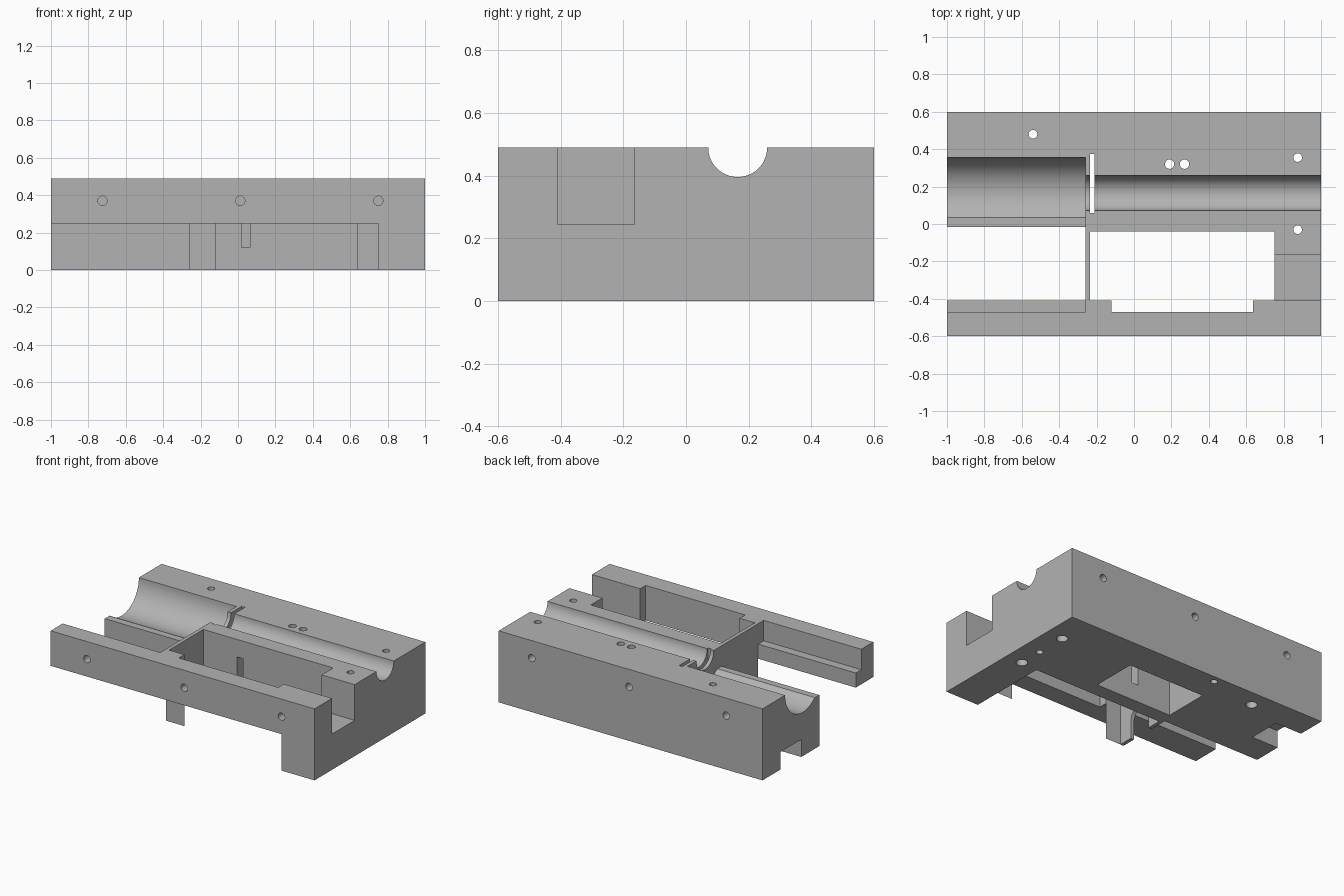
import bpy
import math
from mathutils import Matrix, Vector

default = bpy.data.objects.get("Cube")
if default:
    bpy.data.objects.remove(default, do_unlink=True)

LEN, DEPTH, H = 1.0, 0.6, 0.49      # half length, half depth, height
OUT = 0.1                           # cutter overshoot past the block
BORE_Y = 0.165
DIVIDER = (-0.26, -0.235)           # thin cross wall

grey = bpy.data.materials.new("plain_grey")
grey.use_nodes = True
grey.diffuse_color = (0.45, 0.45, 0.45, 1)
grey.node_tree.nodes["Principled BSDF"].inputs["Base Color"].default_value = grey.diffuse_color


def box(name, x, y, z):
    """Box from three (low, high) ranges."""
    bpy.ops.mesh.primitive_cube_add(size=1)
    ob = bpy.context.object
    ob.name = name
    size = [r[1] - r[0] for r in (x, y, z)]
    mid = Vector([(r[0] + r[1]) / 2 for r in (x, y, z)])
    ob.data.transform(Matrix.Translation(mid) @ Matrix.Diagonal((*size, 1)))
    ob.data.materials.append(grey)
    return ob


def rod(name, axis, radius, start, length, sides=32):
    """Cylinder running from start along +axis."""
    bpy.ops.mesh.primitive_cylinder_add(vertices=sides, radius=radius, depth=length)
    ob = bpy.context.object
    ob.name = name
    d = Vector([float(axis == a) for a in "xyz"])
    turn = Vector((0, 0, 1)).rotation_difference(d).to_matrix().to_4x4()
    ob.data.transform(Matrix.Translation(Vector(start) + d * length / 2) @ turn)
    ob.data.materials.append(grey)
    return ob


block = box("machined_block", (-LEN, LEN), (-DEPTH, DEPTH), (0, H))


def cut(cutter):
    """Subtract the cutter from the block and discard it."""
    cutter.hide_render = True
    mod = block.modifiers.new("cut", 'BOOLEAN')
    mod.operation = 'DIFFERENCE'
    mod.solver = 'EXACT'
    mod.object = cutter
    bpy.context.view_layer.objects.active = block
    bpy.ops.object.modifier_apply(modifier=mod.name)
    bpy.data.objects.remove(cutter, do_unlink=True)


LEFT = (-LEN - OUT, DIVIDER[0])
THROUGH = (-OUT, H + OUT)

# Open space under the front rail
cut(box("rail_gap", (-LEN - OUT, 0.75), (-DEPTH - OUT, -0.41), (-OUT, 0.25)))

# Left opening with its stepped ledges
cut(box("left_opening", LEFT, (-0.41, -0.015), THROUGH))
cut(box("left_ledges", LEFT, (-0.47, 0.035), (0.35, H + OUT)))

# Middle window and the notch in the rail
cut(box("window", (DIVIDER[1], 0.75), (-0.41, -0.04), THROUGH))
cut(box("rail_notch", (-0.12, 0.635), (-0.47, -0.35), THROUGH))

# Channel across the right end
cut(box("end_channel", (0.7, LEN + OUT), (-0.41, -0.165), (0.245, H + OUT)))

# Arch through the thin divider
cut(box("arch_sides", (-0.28, -0.2), (-0.31, -0.14), (-OUT, 0.12)))
cut(rod("arch_top", 'x', 0.085, (-0.28, -0.225, 0.12), 0.08))

# Wide and narrow half bores along the top
cut(rod("wide_bore", 'x', 0.19, (-LEN - OUT, BORE_Y, H), LEN + OUT + DIVIDER[0], 64))
cut(rod("narrow_bore", 'x', 0.094, (-0.35, BORE_Y, H), LEN + OUT + 0.35, 64))

# Pocket in the underside, the slit above it and the link to the window
cut(box("under_pocket", (DIVIDER[1], 0.345), (0.06, 0.375), (-OUT, 0.37)))
cut(box("slit", (DIVIDER[1], -0.21), (0.06, 0.375), (0.3, H + OUT)))
cut(box("link_slot", (0.02, 0.065), (-0.08, 0.1), (0.12, 0.37)))

# Notch under the left end
cut(box("end_notch", (-LEN - OUT, -0.8), (0.18, 0.405), (-OUT, 0.12)))

# Vertical bolt holes with counterbores below
for x, y in ((-0.54, 0.48), (0.875, 0.355), (0.875, -0.03)):
    cut(rod("bolt_hole", 'z', 0.023, (x, y, -OUT), H + 2 * OUT))
    cut(rod("counterbore", 'z', 0.036, (x, y, -OUT), OUT + 0.1))

# Twin holes down into the pocket
for x in (0.19, 0.27):
    cut(rod("twin_hole", 'z', 0.025, (x, 0.32, 0.3), H))

# Blind pin holes in the underside
for x, y in ((0.875, 0.14), (-0.18, 0.55)):
    cut(rod("pin_hole", 'z', 0.022, (x, y, -OUT), OUT + 0.1))

# Blind holes in the front and back faces
for x in (-0.725, 0.012, 0.75):
    cut(rod("front_hole", 'y', 0.025, (x, -DEPTH - OUT, 0.37), OUT + 0.09))
    cut(rod("back_hole", 'y', 0.025, (x, DEPTH - 0.09, 0.37), OUT + 0.09))

# Smooth bores, sharp edges
bpy.ops.object.select_all(action='DESELECT')
block.select_set(True)
bpy.context.view_layer.objects.active = block
bpy.ops.object.shade_smooth_by_angle(angle=math.radians(30))
